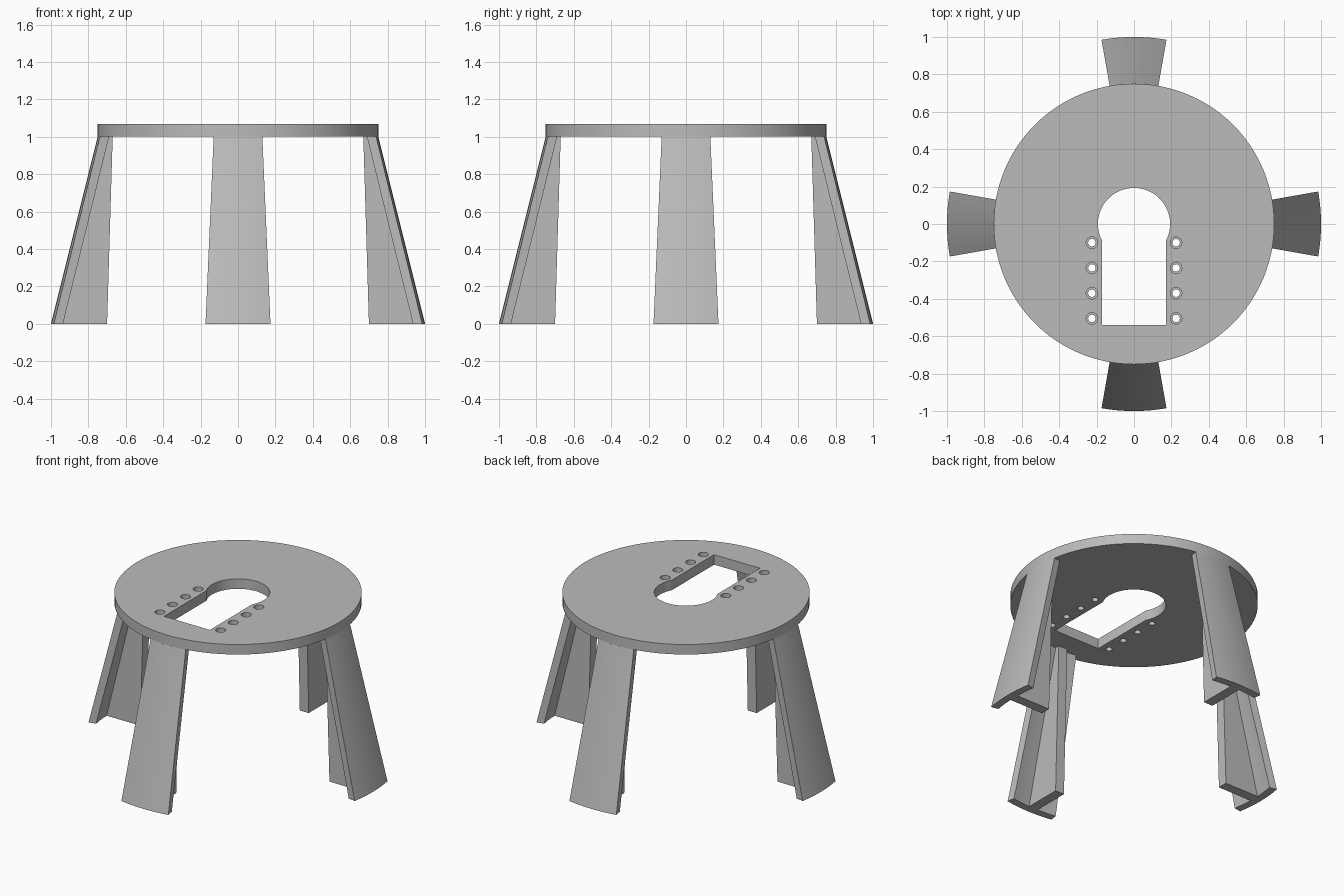
import bpy, bmesh, math

if "Cube" in bpy.data.objects:
    bpy.data.objects.remove(bpy.data.objects["Cube"], do_unlink=True)

GREY = (0.5, 0.5, 0.5, 1)
grey = bpy.data.materials.new("plain grey")
grey.use_nodes = True
grey.diffuse_color = GREY
grey.node_tree.nodes["Principled BSDF"].inputs["Base Color"].default_value = GREY

LEG_TOP, TABLE_TOP = 1.0, 1.067
TABLE_R = 0.75


def polar(r, a):
    return (r * math.cos(a), r * math.sin(a))


def circle(r, n, cx=0, cy=0):
    return [(cx + r * math.cos(i * math.tau / n), cy + r * math.sin(i * math.tau / n))
            for i in range(n)]


def loft(name, layers):
    """Solid through matching outlines, given as (points, height) from the bottom up."""
    bm = bmesh.new()
    rings = [[bm.verts.new((x, y, z)) for x, y in pts] for pts, z in layers]
    bm.faces.new(rings[0])
    bm.faces.new(rings[-1])
    for low, high in zip(rings, rings[1:]):
        for i in range(len(low)):
            j = (i + 1) % len(low)
            bm.faces.new((low[i], low[j], high[j], high[i]))
    bmesh.ops.recalc_face_normals(bm, faces=bm.faces)
    mesh = bpy.data.meshes.new(name)
    bm.to_mesh(mesh)
    bm.free()
    mesh.materials.append(grey)
    obj = bpy.data.objects.new(name, mesh)
    bpy.context.collection.objects.link(obj)
    return obj


def activate(obj):
    bpy.ops.object.select_all(action="DESELECT")
    obj.select_set(True)
    bpy.context.view_layer.objects.active = obj


def smooth(obj):
    activate(obj)
    bpy.ops.object.shade_smooth_by_angle(angle=math.radians(30))


def cut(obj, cutter):
    activate(obj)
    mod = obj.modifiers.new("cut", "BOOLEAN")
    mod.operation = "DIFFERENCE"
    mod.solver = "EXACT"
    mod.object = cutter
    bpy.ops.object.modifier_apply(modifier=mod.name)
    bpy.data.objects.remove(cutter, do_unlink=True)


# Round table top
disc = circle(TABLE_R, 96)
table_top = loft("table_top", [(disc, LEG_TOP), (disc, TABLE_TOP)])

# Keyhole opening: round hole running into a straight slot
HOLE_R, SLOT_X, SLOT_END = 0.193, 0.17, -0.54
start = -math.acos(SLOT_X / HOLE_R)
sweep = math.pi - 2 * start
keyhole = [polar(HOLE_R, start + sweep * i / 40) for i in range(41)]
keyhole += [(-SLOT_X, SLOT_END), (SLOT_X, SLOT_END)]
cut(table_top, loft("keyhole_cutter", [(keyhole, 0.9), (keyhole, 1.2)]))

# Two rows of stepped screw holes beside the slot
STEP_Z = 1.03
for side in (-1, 1):
    for row in range(4):
        x, y = side * 0.225, -0.1 - 0.135 * row
        narrow, wide = circle(0.02, 24, x, y), circle(0.031, 24, x, y)
        cut(table_top, loft("screw_cutter", [(narrow, 0.9), (narrow, STEP_Z),
                                             (wide, STEP_Z), (wide, 1.2)]))
smooth(table_top)

# Splayed legs: curved outer flange with a rib pointing inward
HALF, RIB = math.radians(10), 0.033


def leg_outline(outer, inner, rib_end):
    a = math.asin(RIB / inner)
    pts = [polar(outer, -HALF + 2 * HALF * i / 8) for i in range(9)]
    pts += [polar(inner, HALF + (a - HALF) * i / 3) for i in range(4)]
    pts += [(rib_end, RIB), (rib_end, -RIB)]
    pts += [polar(inner, -a + (a - HALF) * i / 3) for i in range(4)]
    return pts


for i, place in enumerate(("left", "back", "right", "front")):
    leg = loft(place + "_leg", [(leg_outline(1.0, 0.95, 0.70), 0),
                                (leg_outline(TABLE_R, 0.70, 0.67), LEG_TOP)])
    leg.rotation_euler.z = i * math.pi / 2
    smooth(leg)
